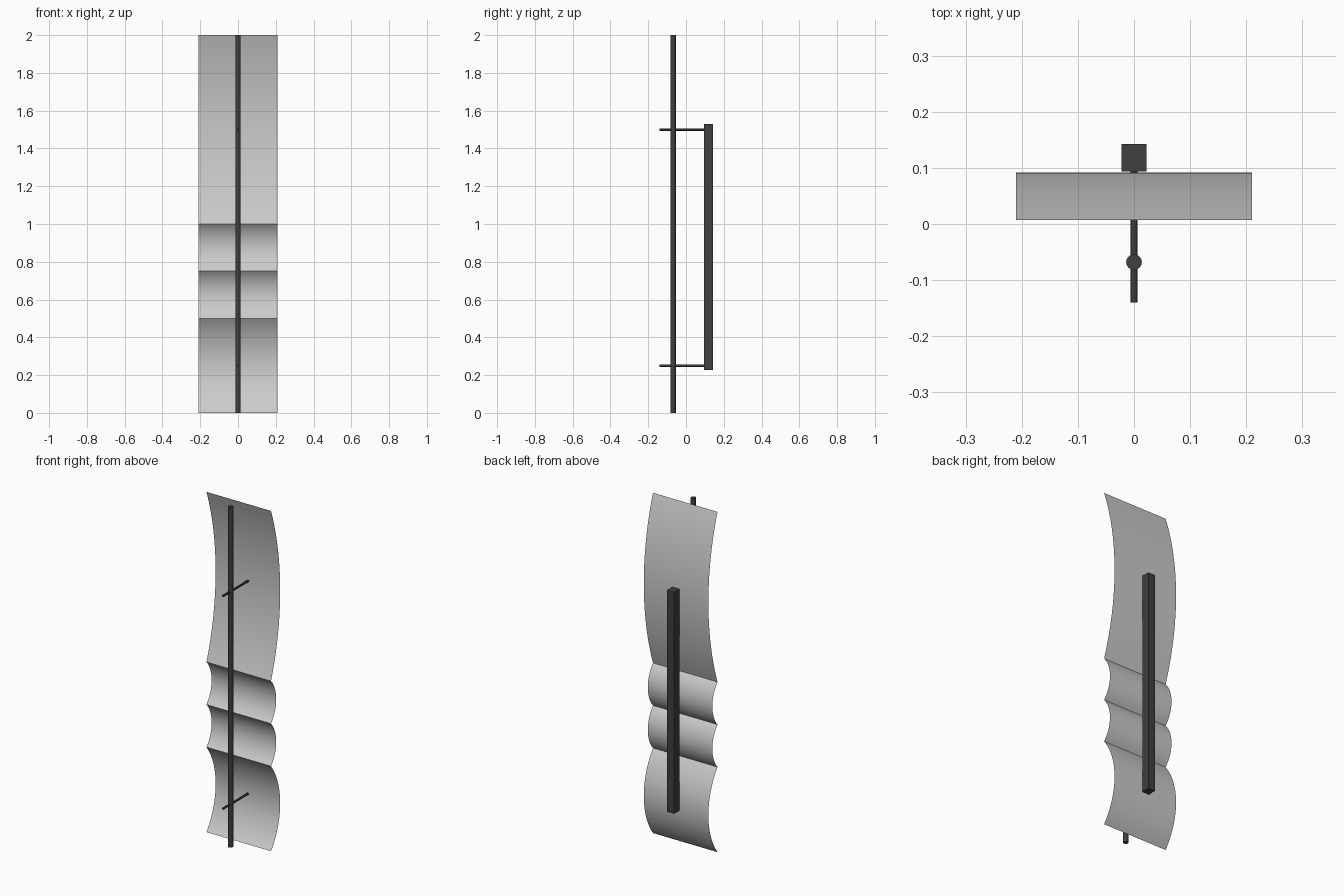
import bpy, bmesh, math
from mathutils import Matrix, Vector

cube = bpy.data.objects.get("Cube")
if cube:
    bpy.data.objects.remove(cube, do_unlink=True)


def material(name, rgb):
    m = bpy.data.materials.new(name)
    m.use_nodes = True
    color = (*rgb, 1)
    m.diffuse_color = color
    m.node_tree.nodes["Principled BSDF"].inputs["Base Color"].default_value = color
    return m


sheet_grey = material("light_grey", (0.6, 0.6, 0.6))
dark_grey = material("dark_grey", (0.05, 0.05, 0.05))


def finish(name, bm, mat, smooth=True):
    mesh = bpy.data.meshes.new(name)
    bm.to_mesh(mesh)
    bm.free()
    mesh.materials.append(mat)
    ob = bpy.data.objects.new(name, mesh)
    bpy.context.collection.objects.link(ob)
    if smooth:
        bpy.ops.object.select_all(action="DESELECT")
        ob.select_set(True)
        bpy.context.view_layer.objects.active = ob
        bpy.ops.object.shade_smooth_by_angle(angle=math.radians(30))
    return ob


def rod(name, start, end, radius, sides):
    start, end = Vector(start), Vector(end)
    axis = end - start
    turn = axis.to_track_quat("Z", "Y").to_matrix().to_4x4()
    bm = bmesh.new()
    bmesh.ops.create_cone(bm, cap_ends=True, segments=sides, radius1=radius, radius2=radius,
                          depth=axis.length, matrix=Matrix.Translation((start + end) / 2) @ turn)
    return finish(name, bm, dark_grey)


# Scalloped sheet: circular arcs (bottom, top, bulge) joined at sharp creases
FRONT, HALF_WIDTH, STEPS = 0.007, 0.21, 24
arcs = [(0, 0.5, 0.085), (0.5, 0.75, 0.048), (0.75, 1, 0.048), (1, 2, 0.085)]
profile = [(FRONT, 0)]
for low, high, bulge in arcs:
    half = (high - low) / 2
    radius = (half ** 2 + bulge ** 2) / (2 * bulge)
    sweep = math.asin(half / radius)
    for i in range(1, STEPS + 1):
        a = sweep * (2 * i / STEPS - 1)
        profile.append((FRONT + bulge - radius * (1 - math.cos(a)),
                        low + half + radius * math.sin(a)))
bm = bmesh.new()
rows = [[bm.verts.new((x, y, z)) for x in (-HALF_WIDTH, HALF_WIDTH)] for y, z in profile]
for a, b in zip(rows, rows[1:]):
    bm.faces.new((a[0], a[1], b[1], b[0]))
finish("curved_sheet", bm, sheet_grey)

# Upright rod in front of the sheet
rod("front_rod", (0, -0.068, 0), (0, -0.068, 2), 0.014, 16)

# Cross pins through the rod and sheet into the back rail
for name, z in (("lower_pin", 0.25), ("upper_pin", 1.5)):
    rod(name, (0, -0.14, z), (0, 0.1, z), 0.0065, 12)

# Square back rail
bm = bmesh.new()
bmesh.ops.create_cube(bm, size=1)
bmesh.ops.scale(bm, vec=(0.045, 0.049, 1.303), verts=bm.verts)
bmesh.ops.translate(bm, vec=(0, 0.1185, 0.8785), verts=bm.verts)
finish("back_rail", bm, dark_grey, smooth=False)
